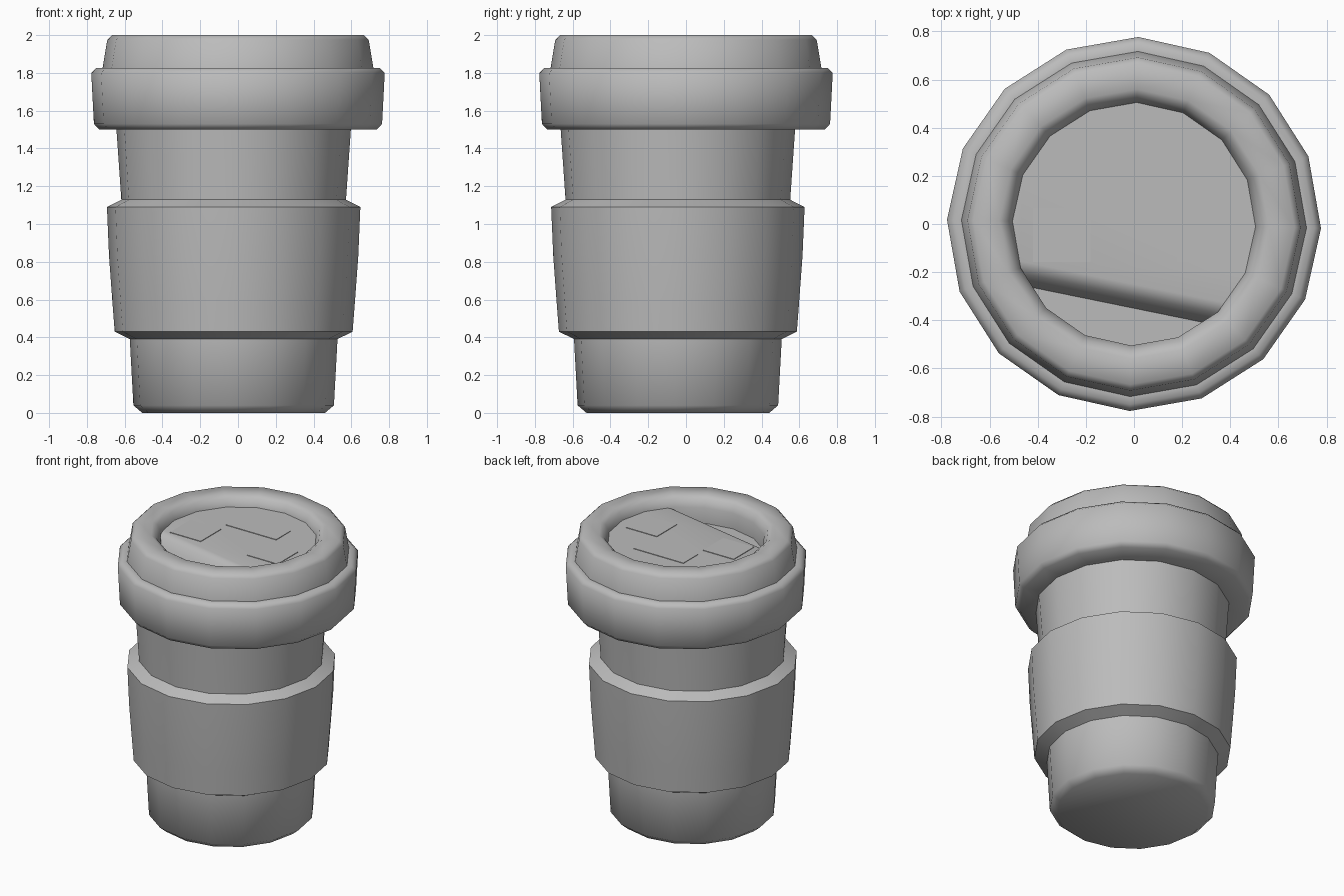
import bpy, bmesh, math
from mathutils import Vector

if "Cube" in bpy.data.objects:
    bpy.data.objects.remove(bpy.data.objects["Cube"])

SIDES = 16
TURN = math.radians(-1.3)
CUP_CENTRE = (-0.023, -0.043)
FLOOR_Z, POCKET_DROP = 1.93, 0.11

grey = bpy.data.materials.new("plain grey")
grey.use_nodes = True
grey.diffuse_color = (0.5, 0.5, 0.5, 1)
grey.node_tree.nodes["Principled BSDF"].inputs["Base Color"].default_value = (0.5, 0.5, 0.5, 1)


def finish(bm, name, angle):
    bmesh.ops.recalc_face_normals(bm, faces=bm.faces[:])
    mesh = bpy.data.meshes.new(name)
    bm.to_mesh(mesh)
    bm.free()
    obj = bpy.data.objects.new(name, mesh)
    bpy.context.collection.objects.link(obj)
    mesh.materials.append(grey)
    bpy.ops.object.select_all(action='DESELECT')
    obj.select_set(True)
    bpy.context.view_layer.objects.active = obj
    bpy.ops.object.shade_smooth_by_angle(angle=math.radians(angle))
    return obj


def ring(bm, radius, z, centre=(0, 0)):
    return [bm.verts.new((centre[0] + radius * math.cos(TURN + i * math.tau / SIDES),
                          centre[1] + radius * math.sin(TURN + i * math.tau / SIDES), z))
            for i in range(SIDES)]


def turned(name, profile, centre=(0, 0), cap_bottom=False, closed=False):
    """Sweep (radius, height) points around the upright axis."""
    bm = bmesh.new()
    rings = [ring(bm, r, z, centre) for r, z in profile]
    pairs = list(zip(rings, rings[1:]))
    if closed:
        pairs.append((rings[-1], rings[0]))
    for a, b in pairs:
        for i in range(SIDES):
            j = (i + 1) % SIDES
            bm.faces.new((a[i], a[j], b[j], b[i]))
    if cap_bottom:
        bm.faces.new(rings[0])
    return finish(bm, name, 58)


# Cup body and sleeve
turned("cup_body", [(0.484, 0), (0.531, 0.04), (0.55, 0.39), (0.595, 1.13), (0.622, 1.52)],
       CUP_CENTRE, cap_bottom=True)
turned("sleeve", [(0.548, 0.39), (0.63, 0.43), (0.643, 0.6), (0.66, 0.83), (0.671, 1.09), (0.592, 1.13)],
       CUP_CENTRE, closed=True)

# Lid: underside, thick band, ledge, raised rim and inner wall
turned("lid", [(0.55, 1.5), (0.735, 1.5), (0.763, 1.53), (0.777, 1.8), (0.75, 1.827),
               (0.717, 1.827), (0.692, 1.975), (0.667, 2), (0.56, 2), (0.53, 1.98),
               (0.505, FLOOR_Z), (0.505, FLOOR_Z - POCKET_DROP)])

# Lid floor, curving down into the drinking pocket at the front
bm = bmesh.new()
bm.faces.new(ring(bm, 0.505, FLOOR_Z))
across = Vector((-0.2, -0.98, 0)).normalized()
ridge, foot, steps = 0.245, 0.343, 4
for k in range(steps + 1):
    offset = ridge + (foot - ridge) * k / steps
    bmesh.ops.bisect_plane(bm, geom=bm.verts[:] + bm.edges[:] + bm.faces[:],
                           plane_co=across * offset, plane_no=across)
for v in bm.verts:
    t = (v.co.dot(across) - ridge) / (foot - ridge)
    v.co.z -= POCKET_DROP * min(max(t, 0), 1) ** 2
finish(bm, "lid_floor", 35)

# Thin plates on the lid floor
for name, x, y, w, d in [("back_plate", 0.005, 0.22, 0.39, 0.16),
                         ("left_plate", 0.3, -0.045, 0.24, 0.225),
                         ("right_plate", -0.3, -0.045, 0.24, 0.225)]:
    bm = bmesh.new()
    bmesh.ops.create_cube(bm, size=1)
    bmesh.ops.scale(bm, vec=(w, d, 0.006), verts=bm.verts)
    bmesh.ops.translate(bm, vec=(x, y, FLOOR_Z + 0.001), verts=bm.verts)
    finish(bm, name, 30)
